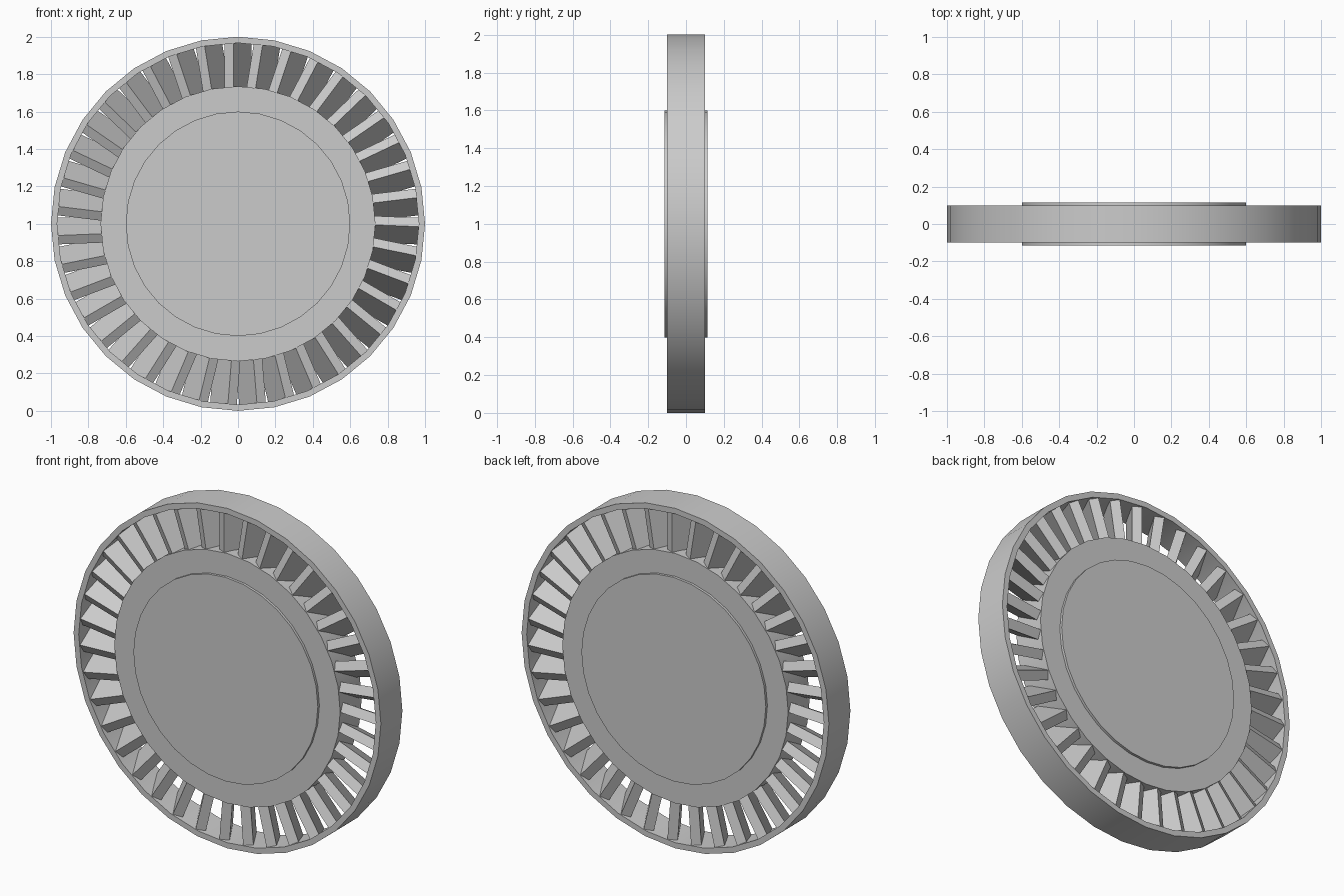
import bpy
import math
from mathutils import Matrix

cube = bpy.data.objects.get("Cube")
if cube:
    bpy.data.objects.remove(cube, do_unlink=True)

BLADES = 39
SEGMENTS = 32
CENTRE = Matrix.Translation((0, 0, 1))

grey = bpy.data.materials.new("plain grey")
grey.use_nodes = True
grey.diffuse_color = (0.6, 0.6, 0.6, 1)
grey.node_tree.nodes["Principled BSDF"].inputs["Base Color"].default_value = (0.6, 0.6, 0.6, 1)


def finish(obj, name):
    obj.name = name
    obj.data.materials.append(grey)
    bpy.ops.object.shade_smooth_by_angle(angle=math.radians(30))


def disc(name, radius, depth):
    bpy.ops.mesh.primitive_cylinder_add(vertices=SEGMENTS, radius=radius, depth=depth,
                                        location=(0, 0, 1), rotation=(math.pi / 2, 0, 0))
    finish(bpy.context.object, name)


# Hub and its slightly raised centre plate
disc("hub", 0.735, 0.2)
disc("centre_plate", 0.6, 0.23)

# Outer rim: a rectangular section swept round the axle
section = [(1.0, -0.1), (1.0, 0.1), (0.967, 0.1), (0.967, -0.1)]
verts, faces = [], []
for i in range(SEGMENTS):
    a = math.tau * i / SEGMENTS
    verts += [(r * math.cos(a), y, r * math.sin(a)) for r, y in section]
    j = (i + 1) % SEGMENTS
    for k in range(4):
        n = (k + 1) % 4
        faces.append((4 * i + k, 4 * i + n, 4 * j + n, 4 * j + k))
mesh = bpy.data.meshes.new("outer_rim")
mesh.from_pydata(verts, [], faces)
rim = bpy.data.objects.new("outer_rim", mesh)
bpy.context.collection.objects.link(rim)
bpy.ops.object.select_all(action="DESELECT")
rim.select_set(True)
bpy.context.view_layer.objects.active = rim
rim.location.z = 1
finish(rim, "outer_rim")

# Pitched blades between hub and rim
for i in range(BLADES):
    bpy.ops.mesh.primitive_cube_add(size=1)
    blade = bpy.context.object
    blade.matrix_world = (CENTRE @ Matrix.Rotation(math.tau * i / BLADES, 4, "Y")
                          @ Matrix.Translation((0, 0, 0.845))
                          @ Matrix.Rotation(math.radians(-30), 4, "Z")
                          @ Matrix.Diagonal((0.055, 0.19, 0.25, 1)))
    blade.name = f"blade_{i + 1}"
    blade.data.materials.append(grey)
